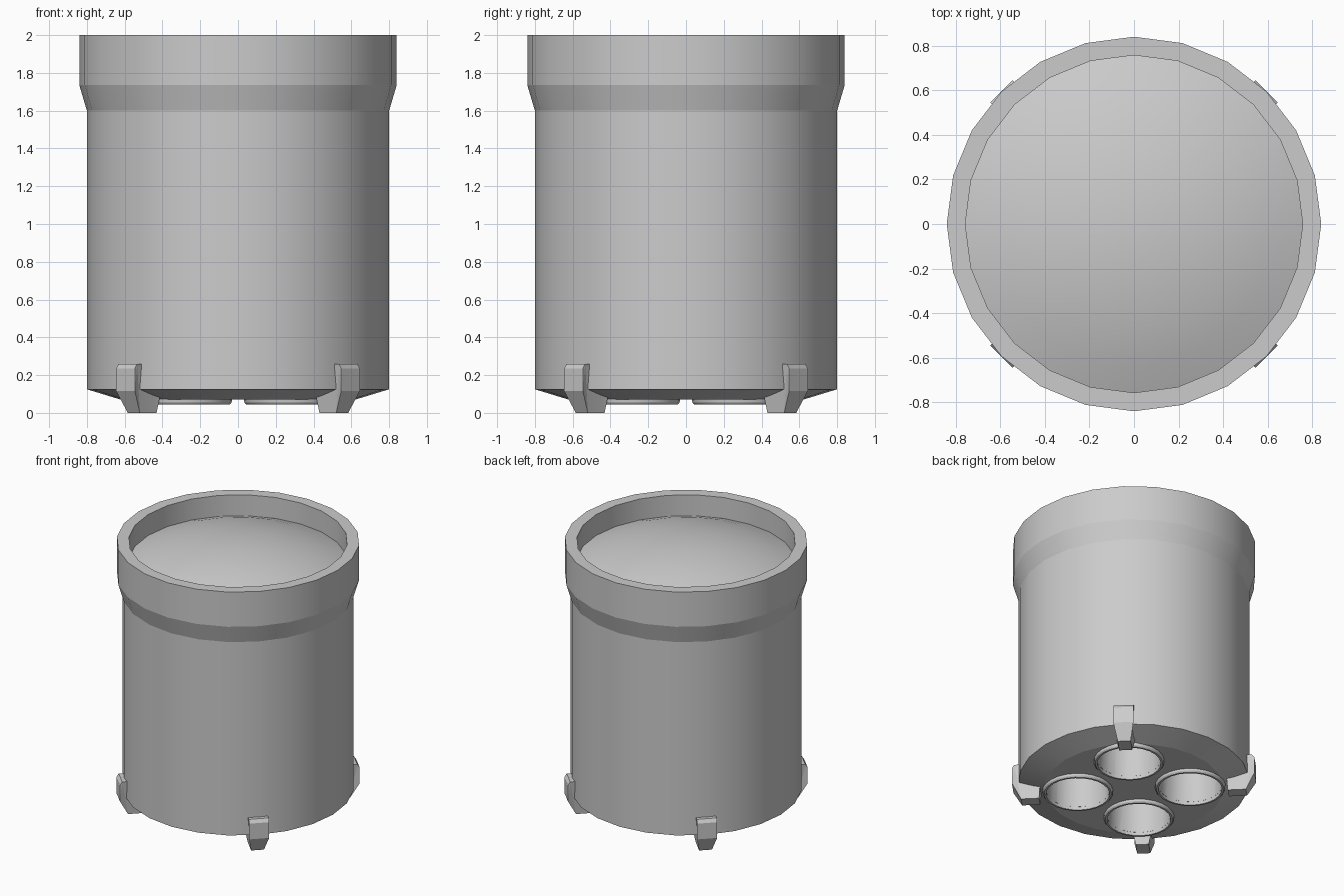
import bpy, bmesh, math
from mathutils import Matrix

if "Cube" in bpy.data.objects:
    bpy.data.objects.remove(bpy.data.objects["Cube"])

SIDES = 24


def finish(name, bm, angle=15.8):
    bmesh.ops.recalc_face_normals(bm, faces=bm.faces)
    me = bpy.data.meshes.new(name)
    bm.to_mesh(me)
    bm.free()
    ob = bpy.data.objects.new(name, me)
    bpy.context.collection.objects.link(ob)
    smooth(ob, angle)
    return ob


def smooth(ob, angle):
    bpy.ops.object.select_all(action='DESELECT')
    ob.select_set(True)
    bpy.context.view_layer.objects.active = ob
    bpy.ops.object.shade_smooth_by_angle(angle=math.radians(angle))


def lathe(name, profile, centre=(0, 0), closed=False, sides=SIDES, angle=15.8):
    """Revolve an (r, z) profile about a vertical axis."""
    bm = bmesh.new()
    rings = []
    for r, z in profile:
        if r == 0:
            rings.append([bm.verts.new((centre[0], centre[1], z))] * sides)
        else:
            rings.append([bm.verts.new((centre[0] + r * math.cos(i * math.tau / sides),
                                        centre[1] + r * math.sin(i * math.tau / sides), z))
                          for i in range(sides)])
    pairs = list(zip(rings, rings[1:]))
    if closed:
        pairs.append((rings[-1], rings[0]))
    for a, b in pairs:
        for i in range(sides):
            j = (i + 1) % sides
            bm.faces.new(list(dict.fromkeys((a[i], a[j], b[j], b[i]))))
    return finish(name, bm, angle)


# Domed top recessed inside the collar
edge_r, edge_z, rise = 0.757, 1.84, 0.155
R = (edge_r ** 2 + rise ** 2) / (2 * rise)
a_max = math.asin(edge_r / R)
dome = [(R * math.sin(a_max * k / 6), edge_z + rise - R + R * math.cos(a_max * k / 6))
        for k in range(7)]

# Main canister: dome, collar, wall and shallow conical underside
body = lathe("canister_body", dome + [
    (0.757, 2.0), (0.84, 2.0), (0.84, 1.735), (0.80, 1.60),
    (0.80, 0.125), (0.62, 0.07), (0, 0.07)])

# Four open nozzles on the diagonals
cutters = []
for n in range(4):
    a = math.pi / 4 + n * math.pi / 2
    c = (0.39 * math.cos(a), 0.39 * math.sin(a))
    cut = lathe("nozzle_cutter", [(0, 0.03), (0.22, 0.03), (0.215, 0.36), (0, 0.36)], c)
    cut.hide_render = True
    mod = body.modifiers.new("nozzle_hole", 'BOOLEAN')
    mod.operation, mod.solver, mod.object = 'DIFFERENCE', 'EXACT', cut
    cutters.append(cut)
    lathe(f"nozzle_rim_{n + 1}", [(0.245, 0.08), (0.242, 0.055), (0.234, 0.045),
                                  (0.22, 0.045), (0.22, 0.08)], c, closed=True)

# Bake the holes and drop the cutters
bpy.context.view_layer.update()
baked = bpy.data.meshes.new_from_object(
    body.evaluated_get(bpy.context.evaluated_depsgraph_get()))
body.modifiers.clear()
body.data = baked
for cut in cutters:
    bpy.data.objects.remove(cut)
smooth(body, 15.8)

# Bracket feet: (radius, height, half width) side outline
outline = [(0.655, 0.0, 0.045), (0.78, 0.0, 0.045), (0.842, 0.115, 0.07),
           (0.842, 0.235, 0.07), (0.825, 0.26, 0.07), (0.76, 0.26, 0.07),
           (0.645, 0.115, 0.07)]
for n in range(4):
    bm = bmesh.new()
    left, right = [[bm.verts.new((r, s * w, z)) for r, z, w in outline] for s in (-1, 1)]
    bm.faces.new(left)
    bm.faces.new(right[::-1])
    for i in range(len(outline)):
        j = (i + 1) % len(outline)
        bm.faces.new((left[i], right[i], right[j], left[j]))
    bmesh.ops.triangulate(bm, faces=[f for f in bm.faces if len(f.verts) > 4])
    bm.transform(Matrix.Rotation(math.pi / 4 + n * math.pi / 2, 4, 'Z'))
    finish(f"foot_{n + 1}", bm, 15)
